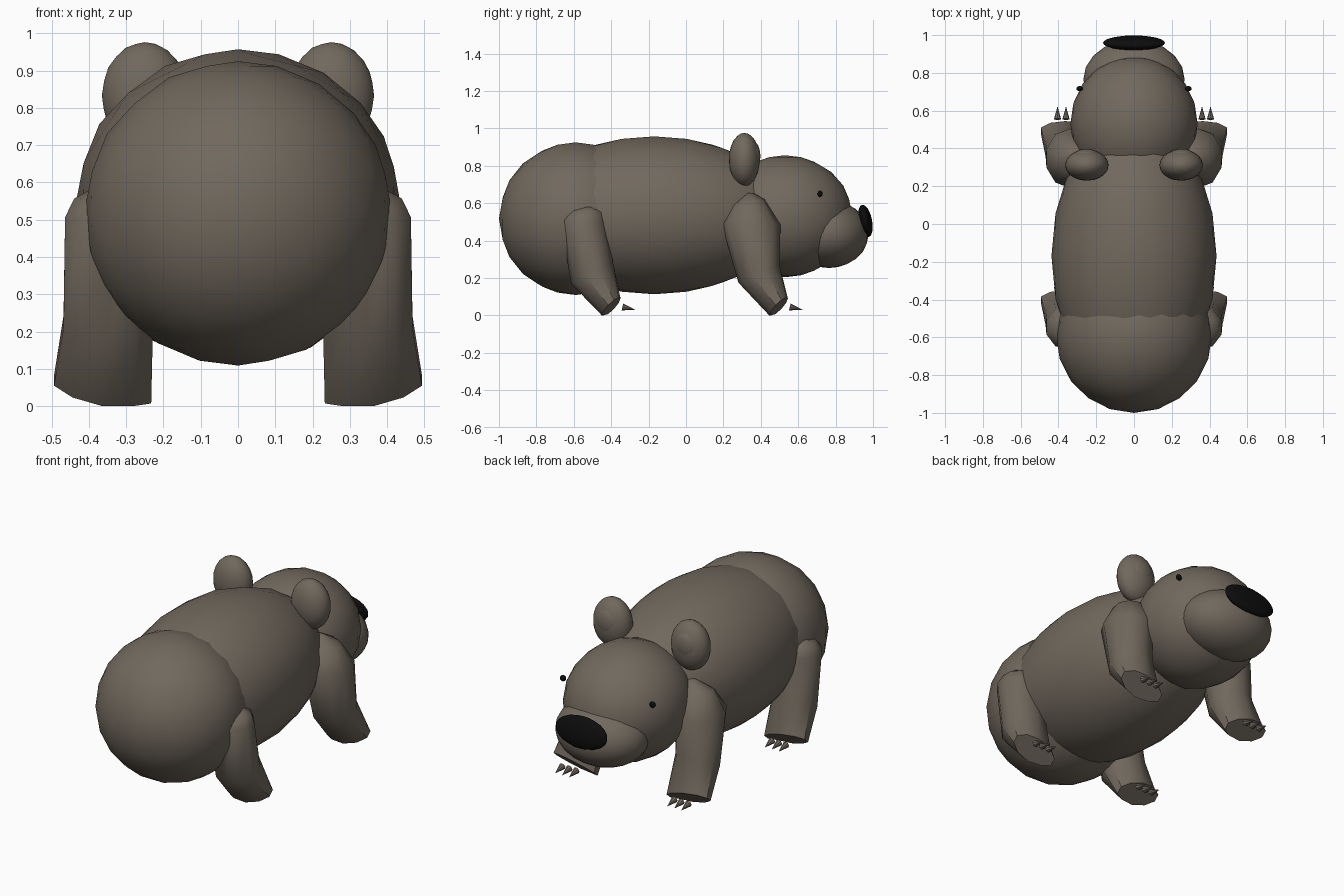
import bpy, math
from mathutils import Vector

cube = bpy.data.objects.get("Cube")
if cube:
    bpy.data.objects.remove(cube, do_unlink=True)


def material(name, rgb):
    m = bpy.data.materials.new(name)
    m.use_nodes = True
    m.diffuse_color = (*rgb, 1)
    m.node_tree.nodes["Principled BSDF"].inputs["Base Color"].default_value = (*rgb, 1)
    return m


FUR = material("grey_brown_fur", (0.165, 0.14, 0.11))
BLACK = material("black", (0.004, 0.004, 0.004))


def finish(name, mat, angle=40):
    ob = bpy.context.object
    ob.name = name
    ob.data.materials.append(mat)
    bpy.ops.object.shade_smooth_by_angle(angle=math.radians(angle))
    return ob


def ellipsoid(name, loc, radii, mat=FUR, tilt=0, detail=3):
    bpy.ops.mesh.primitive_ico_sphere_add(subdivisions=detail, radius=1, location=loc,
                                          rotation=(tilt, 0, 0))
    bpy.context.object.scale = radii
    return finish(name, mat)


def leg(name, side, rings, sides=10):
    """Loft elliptical rings given as (back yz, front yz, centre x, half width, lift)."""
    verts, faces = [], []
    for (yb, zb), (yf, zf), cx, rx, lift in rings:
        mid = Vector((cx, (yb + yf) / 2, (zb + zf) / 2))
        half = Vector((0, (yf - yb) / 2, (zf - zb) / 2))
        for i in range(sides):
            a = math.tau * i / sides
            p = mid + half * math.cos(a) + Vector((rx, 0, lift)) * math.sin(a)
            verts.append((p.x * side, p.y, max(p.z, 0)))
    for r in range(len(rings) - 1):
        for i in range(sides):
            j = (i + 1) % sides
            faces.append([r * sides + i, r * sides + j, (r + 1) * sides + j, (r + 1) * sides + i])
    faces.append(list(range(sides))[::-1])
    faces.append([len(verts) - sides + i for i in range(sides)])
    if side > 0:
        faces = [f[::-1] for f in faces]
    mesh = bpy.data.meshes.new(name)
    mesh.from_pydata(verts, [], faces)
    ob = bpy.data.objects.new(name, mesh)
    bpy.context.collection.objects.link(ob)
    bpy.ops.object.select_all(action="DESELECT")
    bpy.context.view_layer.objects.active = ob
    ob.select_set(True)
    finish(name, FUR)


def claw(name, x, base_y):
    base, tip = Vector((x, base_y, 0.045)), Vector((x, base_y + 0.068, 0.03))
    bpy.ops.mesh.primitive_cone_add(vertices=8, radius1=0.019, radius2=0, depth=(tip - base).length,
                                    location=(base + tip) / 2)
    bpy.context.object.rotation_euler = (tip - base).to_track_quat("Z", "Y").to_euler()
    finish(name, FUR)


# Torso and head
ellipsoid("rump", (0, -0.59, 0.517), (0.413, 0.41, 0.408))
ellipsoid("barrel_body", (0, -0.17, 0.535), (0.437, 0.73, 0.422))
ellipsoid("head", (0, 0.53, 0.53), (0.337, 0.36, 0.326))
ellipsoid("muzzle", (0, 0.765, 0.435), (0.268, 0.212, 0.182))
ellipsoid("nose", (0, 0.959, 0.505), (0.165, 0.036, 0.088), BLACK, tilt=0.2)

# Leg outlines, from the foot upwards
FRONT = [((0.445, 0), (0.545, 0.09), 0.363, 0.137, 0.025),
         ((0.28, 0.175), (0.5, 0.27), 0.348, 0.126, 0),
         ((0.19, 0.49), (0.505, 0.485), 0.34, 0.13, 0),
         ((0.25, 0.59), (0.42, 0.62), 0.31, 0.10, 0),
         ((0.33, 0.655), (0.36, 0.655), 0.28, 0.03, 0)]
REAR = [((-0.45, 0), (-0.35, 0.09), 0.363, 0.137, 0.025),
        ((-0.615, 0.17), (-0.39, 0.28), 0.348, 0.126, 0),
        ((-0.67, 0.51), (-0.425, 0.5), 0.34, 0.13, 0),
        ((-0.63, 0.56), (-0.435, 0.55), 0.33, 0.115, 0),
        ((-0.56, 0.582), (-0.48, 0.578), 0.32, 0.08, 0)]

# Paired parts
for label, s in (("left", 1), ("right", -1)):
    ellipsoid(label + "_ear", (s * 0.25, 0.312, 0.833), (0.115, 0.083, 0.143))
    ellipsoid(label + "_inner_ear", (s * 0.252, 0.36, 0.85), (0.07, 0.038, 0.08))
    ellipsoid(label + "_eye", (s * 0.288, 0.717, 0.65), (0.018, 0.014, 0.018), BLACK, detail=2)
    for part, rings, claw_y in (("front", FRONT, 0.555), ("rear", REAR, -0.34)):
        leg(f"{label}_{part}_leg", s, rings)
        for k in range(3):
            claw(f"{label}_{part}_claw_{k + 1}", s * (0.315 + 0.045 * k), claw_y)
